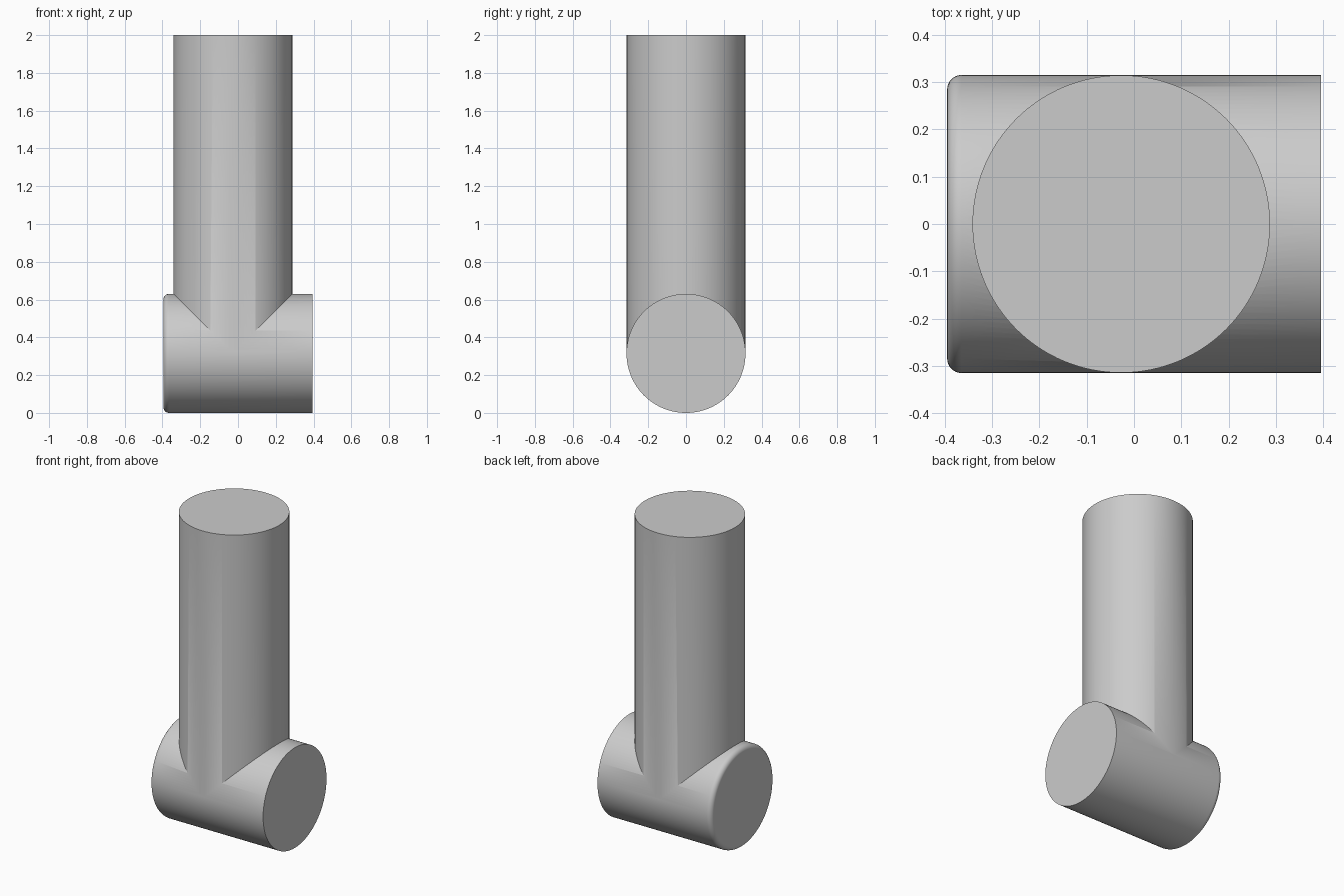
import bpy
import math
from mathutils import Matrix

RADIUS = 0.315
HALF_LENGTH = 0.395
ROUNDING = 0.03
SIDES = 128

if "Cube" in bpy.data.objects:
    bpy.data.objects.remove(bpy.data.objects["Cube"], do_unlink=True)

grey = bpy.data.materials.new("light_grey")
grey.use_nodes = True
colour = (0.6, 0.6, 0.6, 1)
grey.diffuse_color = colour
grey.node_tree.nodes["Principled BSDF"].inputs["Base Color"].default_value = colour


def lathe(name, profile, matrix):
    """Closed solid turned about local z from (radius, height) rings."""
    verts, faces = [], []
    for r, h in profile:
        for i in range(SIDES):
            a = math.tau * i / SIDES
            verts.append(matrix @ Matrix.Rotation(a, 4, 'Z') @ Matrix.Translation((r, 0, h)).translation)
    for k in range(len(profile) - 1):
        for i in range(SIDES):
            j = (i + 1) % SIDES
            low, high = k * SIDES, (k + 1) * SIDES
            faces.append((low + i, low + j, high + j, high + i))
    faces.append(tuple(reversed(range(SIDES))))
    faces.append(tuple(range(len(verts) - SIDES, len(verts))))
    mesh = bpy.data.meshes.new(name)
    mesh.from_pydata(verts, [], faces)
    mesh.materials.append(grey)
    obj = bpy.data.objects.new(name, mesh)
    bpy.context.collection.objects.link(obj)
    return obj


# Horizontal barrel: rounded rim on the -x end, sharp rim on the +x end
steps = 8
rim = []
for s in range(steps + 1):
    a = math.pi / 2 * s / steps
    rim.append((RADIUS - ROUNDING * (1 - math.sin(a)),
                -HALF_LENGTH + ROUNDING * (1 - math.cos(a))))
barrel_matrix = Matrix.Translation((0, 0, RADIUS)) @ Matrix.Rotation(math.pi / 2, 4, 'Y')
joint = lathe("pipe_joint", rim + [(RADIUS, HALF_LENGTH)], barrel_matrix)

# Upright post, a hair narrower so that the union stays clean at the tangent
post_radius = RADIUS - 0.0005
post = lathe("upright_post", [(post_radius, RADIUS), (post_radius, 2)],
             Matrix.Translation((-0.027, 0, 0)))

# Weld both into one solid
bpy.context.view_layer.objects.active = joint
union = joint.modifiers.new("weld_post", 'BOOLEAN')
union.operation = 'UNION'
union.solver = 'EXACT'
union.object = post
bpy.ops.object.select_all(action='DESELECT')
joint.select_set(True)
bpy.ops.object.modifier_apply(modifier=union.name)
bpy.data.objects.remove(post, do_unlink=True)
bpy.ops.object.shade_smooth_by_angle(angle=math.radians(30))
